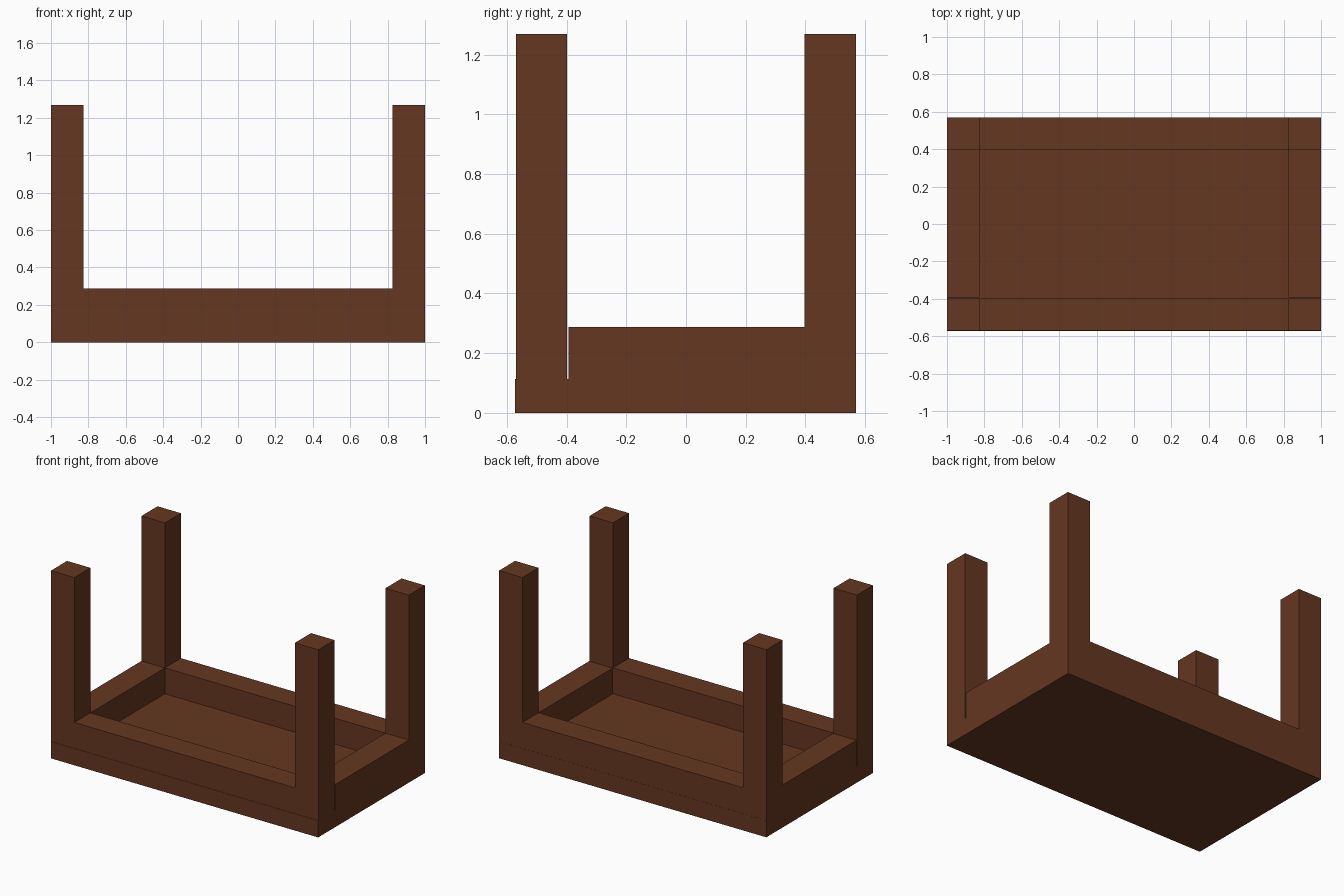
import bpy

if "Cube" in bpy.data.objects:
    bpy.data.objects.remove(bpy.data.objects["Cube"])

wood = bpy.data.materials.new("dark_wood")
wood.diffuse_color = (0.133, 0.038, 0.015, 1)
wood.use_nodes = True
wood.node_tree.nodes["Principled BSDF"].inputs["Base Color"].default_value = wood.diffuse_color


def box(name, x, y, z):
    """Box spanning the given (min, max) ranges."""
    bpy.ops.mesh.primitive_cube_add(size=1, location=[sum(r) / 2 for r in (x, y, z)])
    ob = bpy.context.object
    ob.name = name
    ob.scale = [r[1] - r[0] for r in (x, y, z)]
    bpy.ops.object.transform_apply(location=False, rotation=False, scale=True)
    ob.data.materials.append(wood)
    return ob


SLAB, RAIL, LEG = 0.113, 0.288, 1.268   # heights of slab, aprons, legs
IX = 0.825                              # inner edge of legs in x
FRONT, BACK = (-0.57, -0.398), (0.397, 0.569)

# table top lying face down
box("table_top", (-1, 1), (-0.572, 0.57), (0, SLAB))

# long aprons between the legs
box("front_apron", (-IX, IX), FRONT, (SLAB, RAIL))
box("back_apron", (-IX, IX), BACK, (SLAB, RAIL))

# short aprons and legs on each side
for side, x in (("left", (-1, -IX)), ("right", (IX, 1))):
    box(side + "_apron", x, (-0.393, 0.397), (SLAB, RAIL))
    box("front_" + side + "_leg", x, FRONT, (SLAB, LEG))
    box("back_" + side + "_leg", x, BACK, (SLAB, LEG))
